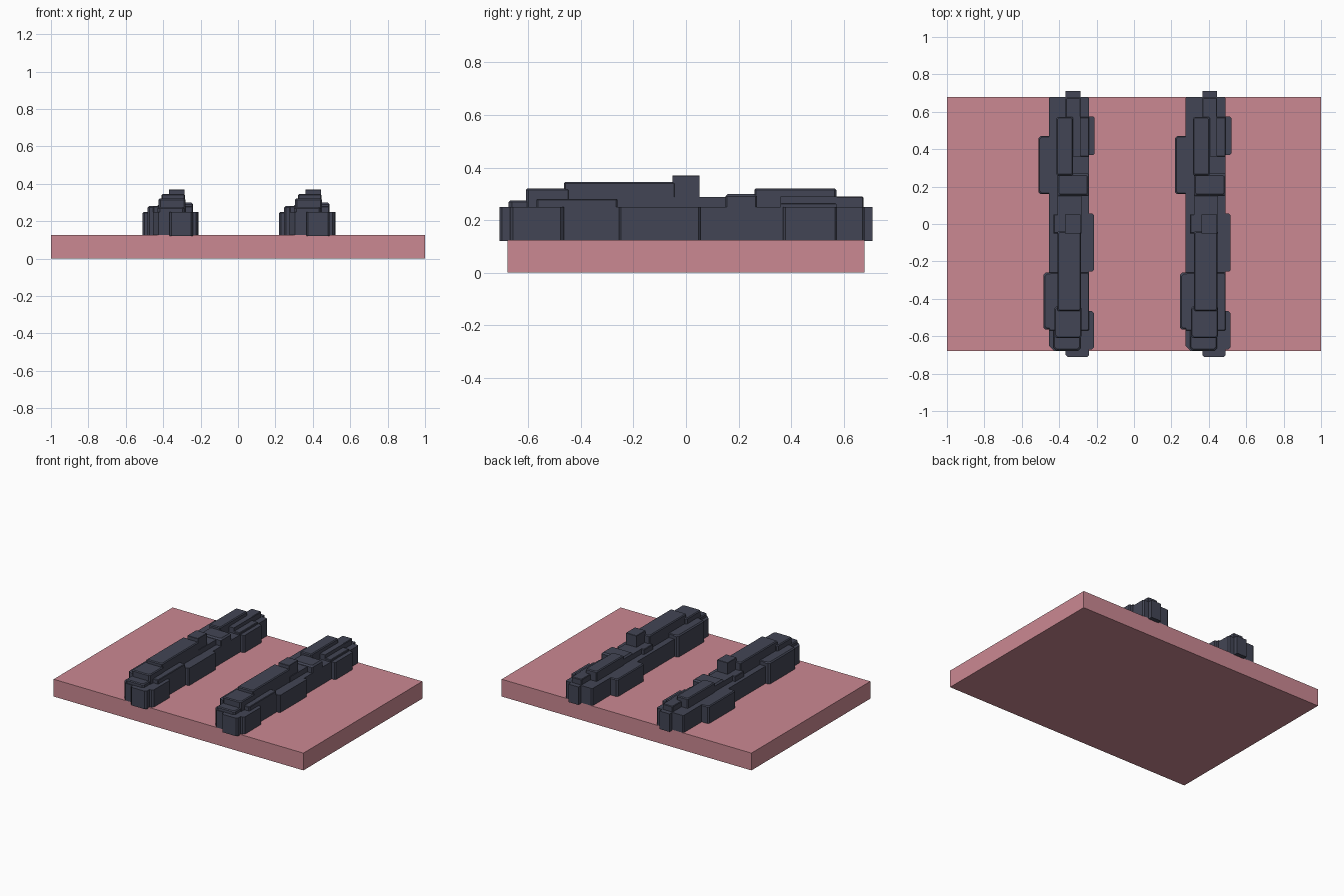
import bpy, bmesh

if "Cube" in bpy.data.objects:
    bpy.data.objects.remove(bpy.data.objects["Cube"])


def material(name, color):
    m = bpy.data.materials.new(name)
    m.diffuse_color = (*color, 1)
    m.use_nodes = True
    m.node_tree.nodes["Principled BSDF"].inputs["Base Color"].default_value = m.diffuse_color
    return m


ROSE = material("rose", (0.60, 0.25, 0.29))
SLATE = material("slate", (0.055, 0.06, 0.09))


def block(name, x, y, z, mat, cut=0.0, rim=0.0, parent=None):
    """Box with clipped upright corners and an optional chamfered top rim."""
    (x0, x1), (y0, y1), (z0, z1) = x, y, z

    def ring(inset):
        a, b, c, d = x0 + inset, x1 - inset, y0 + inset, y1 - inset
        if cut == 0:
            return [(a, c), (b, c), (b, d), (a, d)]
        return [(a + cut, c), (b - cut, c), (b, c + cut), (b, d - cut),
                (b - cut, d), (a + cut, d), (a, d - cut), (a, c + cut)]

    levels = [(z0, 0), (z1 - rim, 0)] + ([(z1, rim)] if rim else [])
    bm = bmesh.new()
    rings = [[bm.verts.new((px, py, h)) for px, py in ring(i)] for h, i in levels]
    n = len(rings[0])
    for lo, hi in zip(rings, rings[1:]):
        for k in range(n):
            bm.faces.new((lo[k], lo[(k + 1) % n], hi[(k + 1) % n], hi[k]))
    bm.faces.new(rings[0][::-1])
    bm.faces.new(rings[-1])
    me = bpy.data.meshes.new(name)
    bm.to_mesh(me)
    bm.free()
    me.materials.append(mat)
    ob = bpy.data.objects.new(name, me)
    bpy.context.collection.objects.link(ob)
    return ob


# Flat base slab
block("base_slab", (-1, 1), (-0.68, 0.68), (0, 0.125), ROSE)

# Stone blocks of one ridge: name, x range, y range, top, corner cut, rim
STONES = [
    ("core_front", (-0.455, -0.24), (-0.68, -0.05), 0.25, 0.03, 0),
    ("core_back", (-0.455, -0.24), (-0.10, 0.68), 0.25, 0.008, 0),
    ("front_nose", (-0.365, -0.24), (-0.71, -0.60), 0.25, 0.01, 0),
    ("back_nose", (-0.365, -0.285), (0.60, 0.71), 0.25, 0.0, 0),
    ("front_right_stone", (-0.40, -0.213), (-0.67, -0.465), 0.25, 0.012, 0),
    ("front_left_stone", (-0.485, -0.30), (-0.565, -0.26), 0.28, 0.012, 0.008),
    ("middle_right_stone", (-0.36, -0.215), (-0.255, 0.055), 0.25, 0.008, 0),
    ("back_left_stone", (-0.51, -0.365), (0.16, 0.47), 0.25, 0.01, 0.006),
    ("back_right_stone", (-0.36, -0.21), (0.37, 0.575), 0.25, 0.008, 0),
    ("front_low_cap", (-0.43, -0.285), (-0.675, -0.55), 0.275, 0.012, 0.006),
    ("front_cap", (-0.425, -0.28), (-0.61, -0.44), 0.32, 0.01, 0.006),
    ("front_ridge", (-0.41, -0.283), (-0.465, -0.04), 0.345, 0.006, 0.006),
    ("front_side_ledge", (-0.455, -0.24), (-0.57, -0.26), 0.28, 0.006, 0.004),
    ("middle_shelf", (-0.41, -0.28), (-0.05, 0.17), 0.287, 0, 0),
    ("tower", (-0.37, -0.285), (-0.052, 0.052), 0.37, 0, 0.002),
    ("tower_side", (-0.43, -0.30), (-0.05, 0.052), 0.287, 0, 0.004),
    ("saddle", (-0.41, -0.24), (0.15, 0.27), 0.30, 0.006, 0.01),
    ("back_ridge", (-0.415, -0.325), (0.26, 0.572), 0.32, 0.006, 0.006),
    ("back_ledge", (-0.36, -0.24), (0.36, 0.572), 0.265, 0, 0.004),
    ("back_ledge_upper", (-0.36, -0.285), (0.36, 0.575), 0.29, 0, 0),
    ("back_cap", (-0.365, -0.285), (0.56, 0.675), 0.29, 0.004, 0.004),
]

# The same ridge twice, side by side
for side, shift in (("left", 0), ("right", 0.73)):
    for name, (x0, x1), y, top, cut, rim in STONES:
        block(f"{side}_{name}", (x0 + shift, x1 + shift), y, (0.12, top),
              SLATE, cut, rim)
